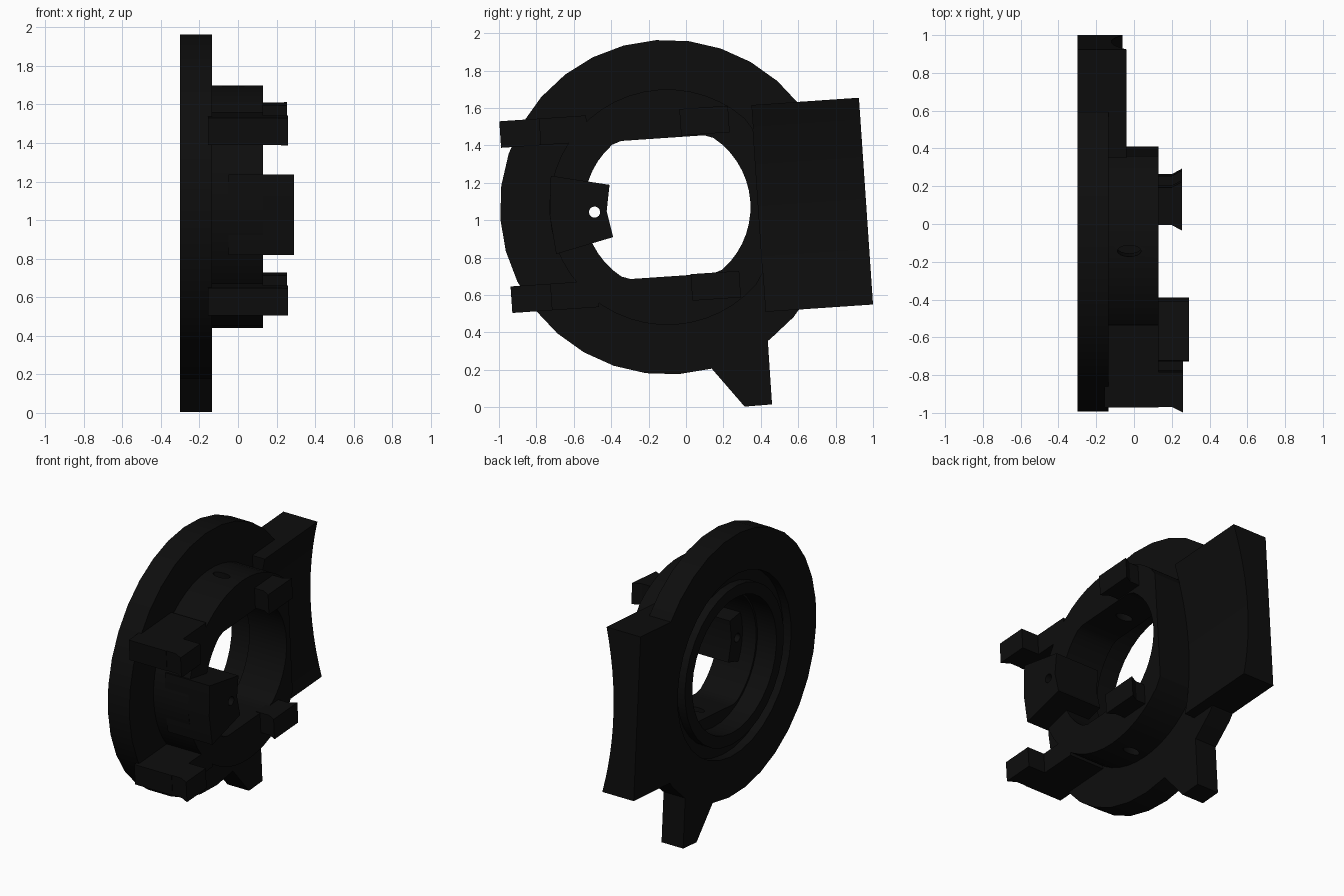
import bpy, bmesh, math
from mathutils import Matrix

if "Cube" in bpy.data.objects:
    bpy.data.objects.remove(bpy.data.objects["Cube"])

mat = bpy.data.materials.new("matte_black")
mat.use_nodes = True
BLACK = (0.004, 0.004, 0.004, 1)
mat.diffuse_color = BLACK
mat.node_tree.nodes["Principled BSDF"].inputs["Base Color"].default_value = BLACK

# Shared frame: parts are built around the bore axis (local x), then tilted
FRAME = Matrix.Translation((0, -0.1, 1.07)) @ Matrix.Rotation(math.radians(3.9), 4, 'X')
BACK, FACE, HUB_FRONT = -0.3, -0.135, 0.13


def finish(name, bm):
    bmesh.ops.recalc_face_normals(bm, faces=bm.faces)
    mesh = bpy.data.meshes.new(name)
    bm.to_mesh(mesh)
    bm.free()
    mesh.materials.append(mat)
    obj = bpy.data.objects.new(name, mesh)
    obj.matrix_world = FRAME
    bpy.context.collection.objects.link(obj)
    return obj


def prism(name, pts, a, b, axis='X'):
    """Extrude an outline from a to b: along X it is (y, z), Y (x, z), Z (x, y)."""
    place = {'X': lambda p, d: (d, p[0], p[1]),
             'Y': lambda p, d: (p[0], d, p[1]),
             'Z': lambda p, d: (p[0], p[1], d)}[axis]
    bm = bmesh.new()
    lo = [bm.verts.new(place(p, a)) for p in pts]
    hi = [bm.verts.new(place(p, b)) for p in pts]
    bm.faces.new(lo)
    bm.faces.new(hi[::-1])
    for i in range(len(pts)):
        j = (i + 1) % len(pts)
        bm.faces.new((lo[i], lo[j], hi[j], hi[i]))
    return finish(name, bm)


def circle(r, n=32, cx=0, cy=0, sx=1):
    return [(cx + sx * r * math.cos(i * math.tau / n), cy + r * math.sin(i * math.tau / n))
            for i in range(n)]


def rect(a0, a1, b0, b1):
    return [(a0, b0), (a1, b0), (a1, b1), (a0, b1)]


def select(obj):
    bpy.ops.object.select_all(action='DESELECT')
    obj.select_set(True)
    bpy.context.view_layer.objects.active = obj


def cut(obj, cutter):
    cutter.hide_render = True
    bpy.context.view_layer.update()
    mod = obj.modifiers.new("cut", 'BOOLEAN')
    mod.operation, mod.object, mod.solver = 'DIFFERENCE', cutter, 'EXACT'
    select(obj)
    bpy.ops.object.modifier_apply(modifier=mod.name)
    bpy.data.objects.remove(cutter)


def smooth(obj):
    select(obj)
    bpy.ops.object.shade_smooth_by_angle(angle=math.radians(30))


# Base disc: lathed ring with an annular groove in its back
profile = [(0.46, FACE), (0.46, BACK), (0.54, BACK), (0.54, -0.24),
           (0.62, -0.24), (0.62, BACK), (0.895, BACK), (0.895, FACE)]
bm = bmesh.new()
rings = [[bm.verts.new((x, c, s)) for c, s in circle(r)] for r, x in profile]
for k, ring in enumerate(rings):
    nxt = rings[(k + 1) % len(rings)]
    for i in range(32):
        j = (i + 1) % 32
        bm.faces.new((ring[i], ring[j], nxt[j], nxt[i]))
smooth(finish("base_disc", bm))

# Hub: cylinder with a flat rear side, a flatted bore and oval slots above and below
hub = prism("hub", [(min(u, 0.486), v) for u, v in circle(0.63, 48)], FACE - 0.02, HUB_FRONT)
bore = [(u, max(-0.37, min(0.37, v))) for u, v in circle(0.445, 48)]
cut(hub, prism("bore_cutter", bore, -0.5, 0.5))
slot = circle(0.03, 16, -0.025, 0, 2.1)
cut(hub, prism("slot_cutter", slot, -0.8, 0.8, 'Z'))
smooth(hub)

# Rear block with a concave front face, stepped clear of the groove at the back


def block_outline(back):
    vs = [-0.594 + 1.108 * i / 12 for i in range(13)]
    return [(back, vs[0])] + [(-0.12 + 0.227 * (v + 0.08) ** 2, v) for v in vs] + [(back, vs[-1])]


for name, back, u0, u1 in (("rear_block", BACK, 0.64, 1.062),
                           ("rear_block_root", -0.2, 0.486, 0.64)):
    smooth(prism(name, block_outline(back), u0, u1, 'Y'))

# Tapered leg below the disc
prism("leg", [(0.15, -0.84), (0.34, -1.092), (0.487, -1.09), (0.488, -0.55), (0.15, -0.6)],
      BACK, FACE)

# Arms and barbed clips, above and below the bore
for side, v0, v1 in (("upper", 0.377, 0.519), ("lower", -0.508, -0.366)):
    prism(side + "_arm", rect(FACE - 0.02, HUB_FRONT, -0.838, -0.4), v0, v1, 'Z')
    front = [(0.1, -0.835), (0.2, -0.835), (0.26, -0.865), (0.26, -0.65), (0.1, -0.65)]
    prism(side + "_front_clip", front, v0, v1, 'Z')
    rear = [(0.1, 0.13), (0.2, 0.13), (0.255, 0.1), (0.255, 0.36), (0.2, 0.33), (0.1, 0.33)]
    prism(side + "_rear_clip", rear, v0, v1, 'Z')

# Screw lug reaching into the bore
lug = prism("screw_lug", [(-0.61, 0.21), (-0.30, 0.14), (-0.325, 0), (-0.30, -0.14),
                          (-0.61, -0.21), (-0.63, 0)], -0.05, 0.29)
cut(lug, prism("screw_hole_cutter", circle(0.03, 16, -0.39), -0.5, 0.5))
smooth(lug)
